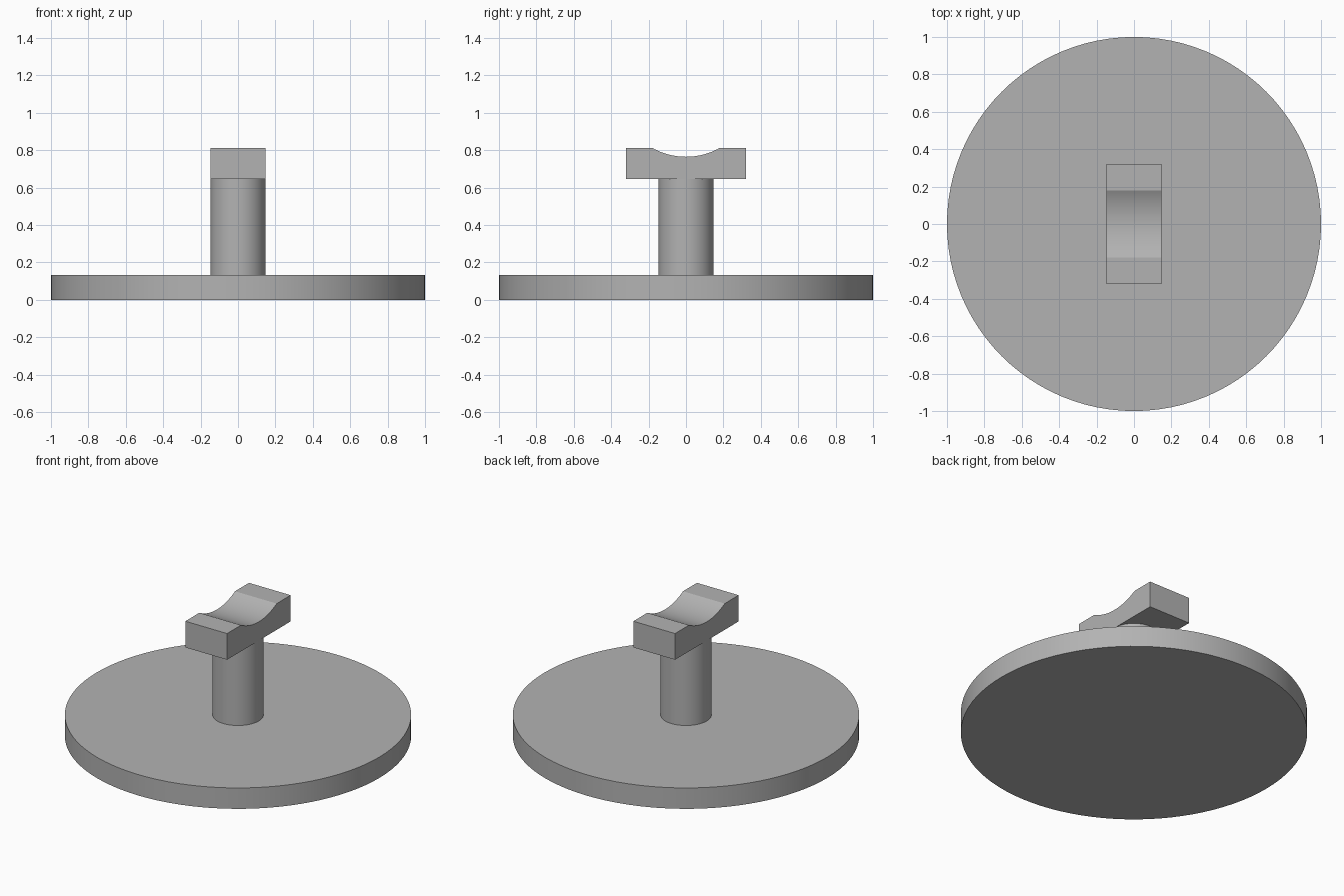
import bpy
import bmesh
import math

cube = bpy.data.objects.get("Cube")
if cube:
    bpy.data.objects.remove(cube, do_unlink=True)

grey = bpy.data.materials.new("light grey")
grey.use_nodes = True
colour = (0.45, 0.45, 0.45, 1)
grey.diffuse_color = colour
grey.node_tree.nodes["Principled BSDF"].inputs["Base Color"].default_value = colour


def finish(obj, name):
    """Name, colour and smooth one part, keeping its edges sharp."""
    obj.name = name
    obj.data.materials.append(grey)
    bpy.ops.object.select_all(action="DESELECT")
    obj.select_set(True)
    bpy.context.view_layer.objects.active = obj
    bpy.ops.object.shade_smooth_by_angle(angle=math.radians(20))


def disc(name, radius, bottom, top, sides):
    bpy.ops.mesh.primitive_cylinder_add(
        vertices=sides, radius=radius, depth=top - bottom,
        location=(0, 0, (bottom + top) / 2))
    finish(bpy.context.object, name)


# Round base and pillar
disc("base", 1.0, 0, 0.133, 96)
disc("pillar", 0.147, 0.133, 0.65, 64)

# Cradle: a block profile with a shallow round groove, extruded along x
half_width, half_length = 0.147, 0.32
bottom, top = 0.645, 0.812
groove_half, groove_depth = 0.18, 0.047
radius = (groove_half ** 2 + groove_depth ** 2) / (2 * groove_depth)
sweep = math.asin(groove_half / radius)
steps = 24
profile = [(-half_length, top), (-half_length, bottom),
           (half_length, bottom), (half_length, top)]
for i in range(steps + 1):
    a = sweep * (1 - 2 * i / steps)
    profile.append((radius * math.sin(a),
                    top - groove_depth + radius * (1 - math.cos(a))))

bm = bmesh.new()
face = bm.faces.new([bm.verts.new((-half_width, y, z)) for y, z in profile])
side = bmesh.ops.extrude_face_region(bm, geom=[face])
bmesh.ops.translate(bm, vec=(2 * half_width, 0, 0),
                    verts=[v for v in side["geom"] if isinstance(v, bmesh.types.BMVert)])
bmesh.ops.recalc_face_normals(bm, faces=bm.faces)
mesh = bpy.data.meshes.new("cradle")
bm.to_mesh(mesh)
bm.free()
cradle = bpy.data.objects.new("cradle", mesh)
bpy.context.collection.objects.link(cradle)
finish(cradle, "cradle")
